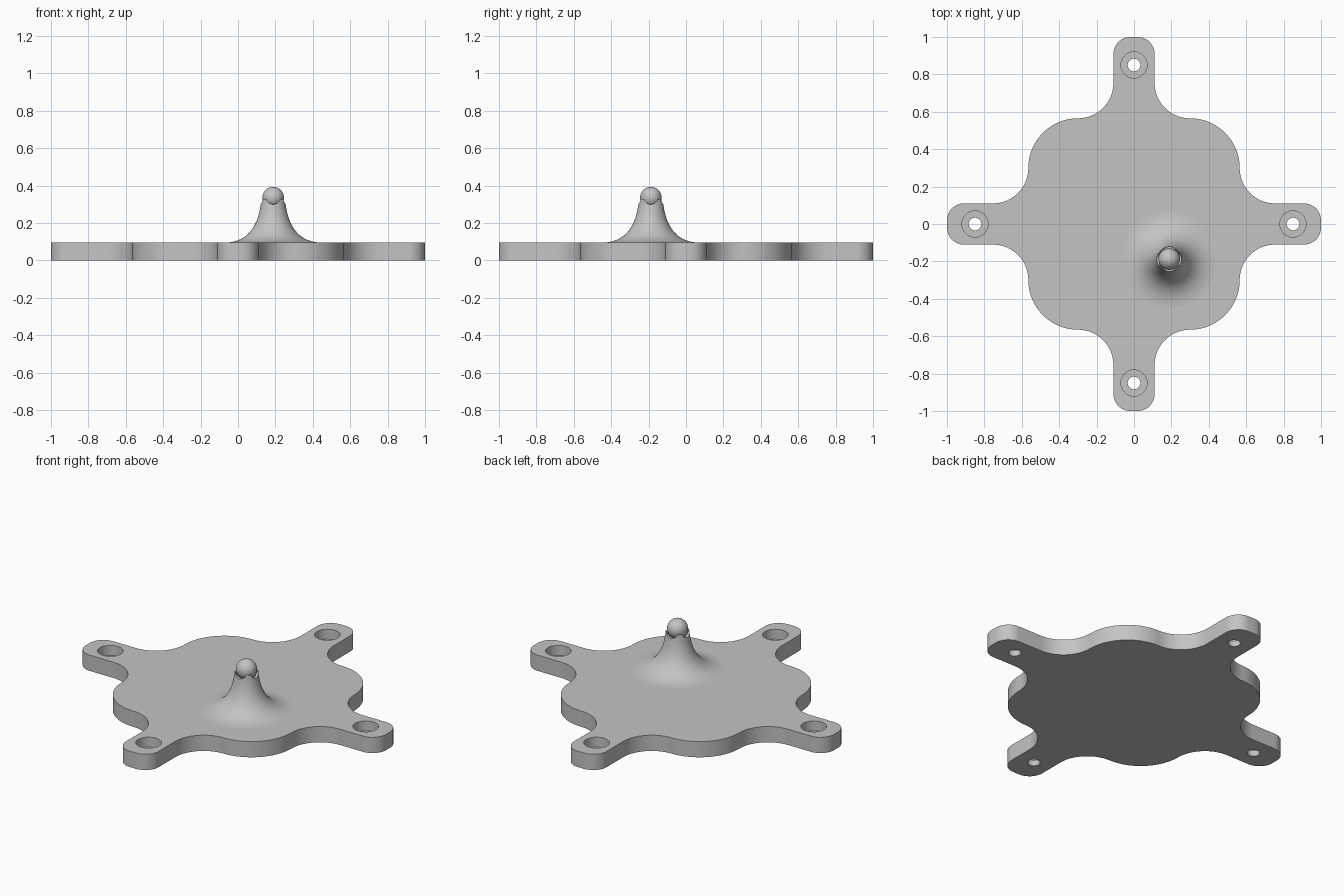
import bpy, bmesh, math
from mathutils import Vector, geometry

if "Cube" in bpy.data.objects:
    bpy.data.objects.remove(bpy.data.objects["Cube"], do_unlink=True)

THICK = 0.095
PEG = (0.188, -0.188)      # position of the socket post
BALL_Z = 0.336

grey = bpy.data.materials.new("light_grey")
grey.use_nodes = True
grey.diffuse_color = (0.55, 0.55, 0.55, 1)
grey.node_tree.nodes["Principled BSDF"].inputs["Base Color"].default_value = (0.55, 0.55, 0.55, 1)


def make_object(name, bm):
    bmesh.ops.recalc_face_normals(bm, faces=bm.faces)
    mesh = bpy.data.meshes.new(name)
    bm.to_mesh(mesh)
    bm.free()
    mesh.materials.append(grey)
    obj = bpy.data.objects.new(name, mesh)
    bpy.context.collection.objects.link(obj)
    return obj


def activate(obj):
    bpy.ops.object.select_all(action='DESELECT')
    obj.select_set(True)
    bpy.context.view_layer.objects.active = obj


def smooth(obj, angle=30):
    activate(obj)
    bpy.ops.object.shade_smooth_by_angle(angle=math.radians(angle))


def cut(obj, cutter):
    mod = obj.modifiers.new("cut", 'BOOLEAN')
    mod.operation = 'DIFFERENCE'
    mod.solver = 'EXACT'
    mod.object = cutter
    activate(obj)
    bpy.ops.object.modifier_apply(modifier=mod.name)
    bpy.data.objects.remove(cutter, do_unlink=True)


def cylinder(name, radius, depth, location, rotation=(0, 0, 0)):
    bpy.ops.mesh.primitive_cylinder_add(vertices=48, radius=radius, depth=depth,
                                        location=location, rotation=rotation)
    obj = bpy.context.object
    obj.name = name
    obj.hide_render = True
    return obj


def sphere(name, radius):
    bpy.ops.mesh.primitive_uv_sphere_add(segments=48, ring_count=24, radius=radius,
                                         location=(*PEG, BALL_Z))
    obj = bpy.context.object
    obj.name = name
    return obj


def arc(cx, cy, r, start, end, steps):
    angles = [math.radians(start + (end - start) * i / steps) for i in range(steps + 1)]
    return [Vector((cx + r * math.cos(a), cy + r * math.sin(a))) for a in angles]


# Base plate: one quarter of the outline, repeated four times
quarter = arc(0.91, 0.02, 0.09, 0, 90, 12)          # arm tip corner
quarter += arc(0.755, 0.30, 0.19, 270, 180, 20)     # inner fillet
quarter += arc(0.30, 0.30, 0.265, 0, 90, 28)        # rounded body corner
quarter += arc(0.30, 0.755, 0.19, 270, 180, 20)     # inner fillet
quarter += arc(0.02, 0.91, 0.09, 0, 90, 12)         # next arm tip corner
bm = bmesh.new()
ring = []
for x_sign, y_sign in ((1, 1), (-1, 1), (-1, -1), (1, -1)):
    points = quarter if x_sign * y_sign > 0 else quarter[::-1]
    ring += [bm.verts.new((p.x * x_sign, p.y * y_sign, 0)) for p in points]
bmesh.ops.remove_doubles(bm, verts=bm.verts, dist=0.0005)
base = bm.faces.new(list(bm.verts)) if not bm.faces else bm.faces[0]
lifted = bmesh.ops.extrude_face_region(bm, geom=[base], use_keep_orig=True)
top = [v for v in lifted["geom"] if isinstance(v, bmesh.types.BMVert)]
bmesh.ops.translate(bm, vec=(0, 0, THICK), verts=top)
plate = make_object("base_plate", bm)

# Counterbored screw hole at each arm tip
for x, y in ((0.85, 0), (0, 0.85), (-0.85, 0), (0, -0.85)):
    cut(plate, cylinder("bore_cutter", 0.07, 0.12, (x, y, THICK)))
    cut(plate, cylinder("hole_cutter", 0.034, 0.4, (x, y, 0)))
smooth(plate)

# Flared post, spun from a curved profile
curve = geometry.interpolate_bezier((0.26, 0, THICK), (0.13, 0, 0.098),
                                    (0.076, 0, 0.19), (0.064, 0, 0.325), 24)
profile = [Vector((0, 0, 0.05)), Vector((0.26, 0, 0.05)), *curve, Vector((0, 0, 0.325))]
bm = bmesh.new()
verts = [bm.verts.new(p) for p in profile]
edges = [bm.edges.new(pair) for pair in zip(verts, verts[1:])]
bmesh.ops.spin(bm, geom=verts + edges, cent=(0, 0, 0), axis=(0, 0, 1),
               angle=math.tau, steps=64, use_duplicate=False)
bmesh.ops.remove_doubles(bm, verts=bm.verts, dist=0.0001)
bmesh.ops.translate(bm, vec=(*PEG, 0), verts=bm.verts)
post = make_object("flared_post", bm)

# Ball socket with four rounded notches in its rim
cut(post, sphere("socket_cutter", 0.061))
for turn in ((math.pi / 2, 0, 0), (0, math.pi / 2, 0)):
    cut(post, cylinder("notch_cutter", 0.036, 0.3, (*PEG, BALL_Z), turn))
smooth(post)

# Ball seated in the socket
ball = sphere("ball", 0.0575)
ball.data.materials.append(grey)
smooth(ball)
